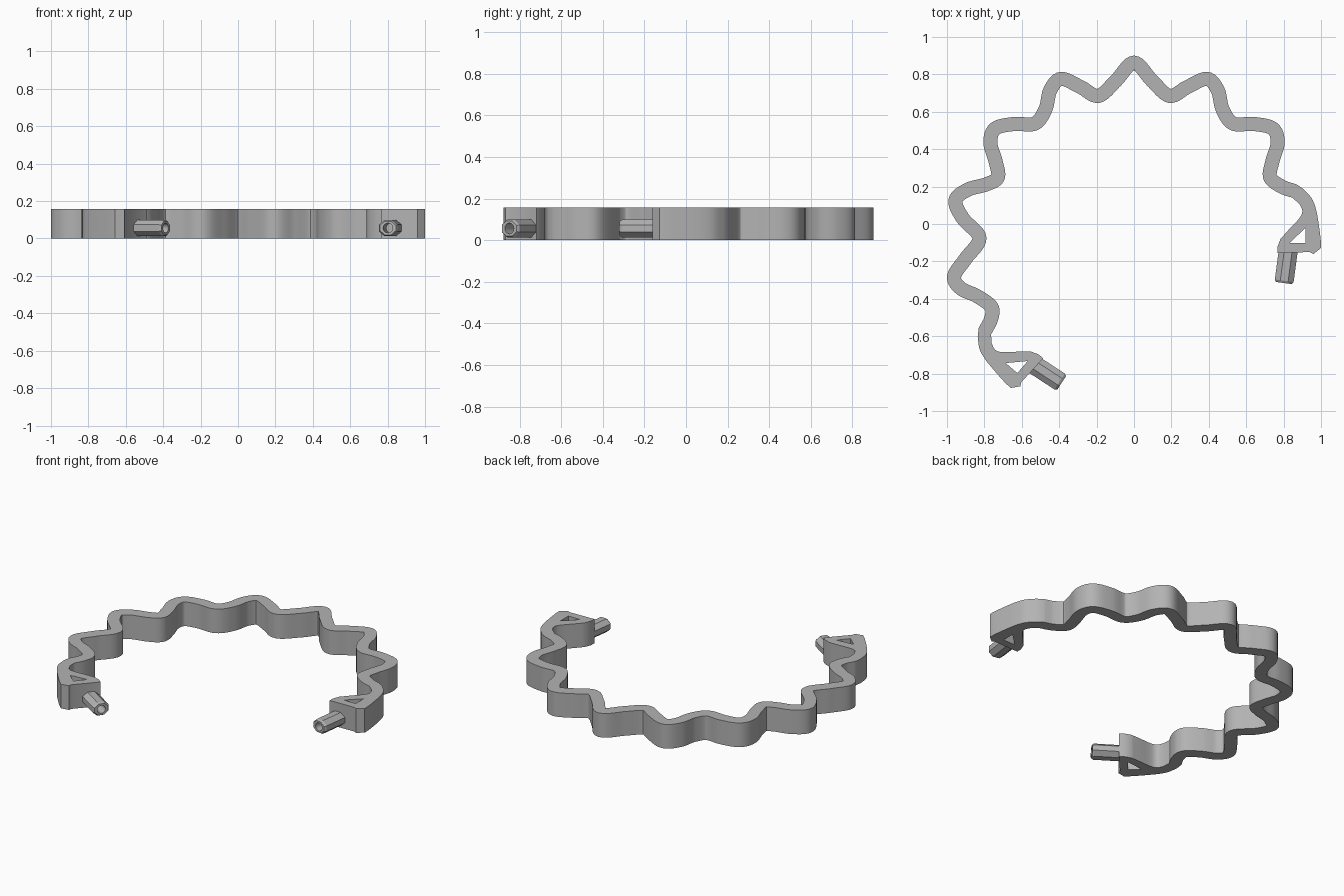
import bpy, bmesh, math
from mathutils import Vector, Matrix

if "Cube" in bpy.data.objects:
    bpy.data.objects.remove(bpy.data.objects["Cube"], do_unlink=True)

HEIGHT = 0.157
HALF_WIDTH = 0.0375

grey = bpy.data.materials.new("plain grey")
grey.use_nodes = True
grey.diffuse_color = (0.45, 0.45, 0.45, 1)
grey.node_tree.nodes["Principled BSDF"].inputs["Base Color"].default_value = grey.diffuse_color


def vectors(pairs):
    return [Vector((x, y, 0)) for x, y in pairs]


def smooth(points, steps=8):
    """Catmull-Rom curve through the points."""
    p = [2 * points[0] - points[1]] + points + [2 * points[-1] - points[-2]]
    out = []
    for a, b, c, d in zip(p, p[1:], p[2:], p[3:]):
        for i in range(steps):
            t = i / steps
            out.append(b + (c - a) * t / 2 + (a - 2.5 * b + 2 * c - d / 2) * t ** 2
                       + (1.5 * (b - c) + (d - a) / 2) * t ** 3)
    return out + [points[-1]]


def offset(path, distance):
    out = []
    for i, p in enumerate(path):
        d = (path[min(i + 1, len(path) - 1)] - path[max(i - 1, 0)]).normalized()
        out.append(p + Vector((-d.y, d.x, 0)) * distance)
    return out


def finish(obj):
    obj.data.materials.clear()
    obj.data.materials.append(grey)
    bpy.ops.object.select_all(action='DESELECT')
    obj.select_set(True)
    bpy.context.view_layer.objects.active = obj
    bpy.ops.object.shade_smooth_by_angle(angle=math.radians(30))


# Wavy centreline: the shared half is mirrored, each side then has its own tail
shared = vectors([(0.095, 0.768), (0.19, 0.685), (0.285, 0.732), (0.39, 0.776),
                  (0.448, 0.715), (0.473, 0.615), (0.53, 0.537), (0.64, 0.535),
                  (0.742, 0.51), (0.768, 0.435), (0.74, 0.335), (0.728, 0.25)])
right_tail = vectors([(0.79, 0.2), (0.858, 0.176)])
left_tail = vectors([(-0.79, 0.212), (-0.89, 0.183), (-0.955, 0.125), (-0.915, 0.03),
                     (-0.826, -0.075), (-0.9, -0.185), (-0.962, -0.28), (-0.925, -0.345),
                     (-0.84, -0.385), (-0.762, -0.444), (-0.765, -0.51), (-0.797, -0.572)])
left = [Vector((-p.x, p.y, 0)) for p in shared] + left_tail
path = smooth(left[::-1] + [Vector((0, 0.863, 0))] + shared + right_tail)
outer, inner = offset(path, HALF_WIDTH), offset(path, -HALF_WIDTH)

# Triangular end bracket, running from the outer wall round to the inner wall
end_outline = (
    smooth(vectors([(0.906, 0.187), (0.949, 0.139), (0.971, 0.086), (0.985, 0.016),
                    (0.998, -0.08), (1.0, -0.128)]), 4)
    + vectors([(0.98, -0.144), (0.96, -0.16), (0.94, -0.15), (0.767, -0.155), (0.767, -0.123)])
    + smooth(vectors([(0.783, -0.08), (0.826, -0.032), (0.885, 0.032), (0.9, 0.07),
                      (0.885, 0.107)]), 4))
hole = vectors([(0.917, -0.02), (0.917, -0.102), (0.832, -0.102)])

# The other end is the same bracket, mirrored and turned by two waves
base = Vector((0.821, -0.155, 0))
to_left = (Matrix.Translation((-0.521, -0.759, 0)) @ Matrix.Rotation(math.radians(49.2), 4, 'Z')
           @ Matrix.Diagonal((-1, 1, 1, 1)) @ Matrix.Translation(-base))

# Band with both brackets as one extruded profile
outline = outer + end_outline + inner[::-1] + [to_left @ p for p in end_outline[::-1]]
curve = bpy.data.curves.new("wavy_band", 'CURVE')
curve.dimensions = '2D'
curve.fill_mode = 'BOTH'
curve.extrude = HEIGHT / 2
for loop in (outline, hole, [to_left @ p for p in hole]):
    spline = curve.splines.new('POLY')
    spline.points.add(len(loop) - 1)
    for point, p in zip(spline.points, loop):
        point.co = (p.x, p.y, 0, 1)
    spline.use_cyclic_u = True
band_curve = bpy.data.objects.new("band_profile", curve)
bpy.context.collection.objects.link(band_curve)
bpy.context.view_layer.update()
mesh = bpy.data.meshes.new_from_object(
    band_curve.evaluated_get(bpy.context.evaluated_depsgraph_get()))
bpy.data.objects.remove(band_curve, do_unlink=True)
bm = bmesh.new()
bm.from_mesh(mesh)
bmesh.ops.translate(bm, verts=bm.verts, vec=(0, 0, HEIGHT / 2))
bmesh.ops.remove_doubles(bm, verts=bm.verts, dist=0.0001)
bmesh.ops.recalc_face_normals(bm, faces=bm.faces)
bm.to_mesh(mesh)
bm.free()
band = bpy.data.objects.new("wavy_band", mesh)
bpy.context.collection.objects.link(band)
finish(band)


def connector(name, matrix):
    """Eight-sided stub with a chamfered tip and a round bore."""
    bm = bmesh.new()
    n = 16

    def ring(y, radius, octagon):
        verts = []
        for k in range(n):
            a = k * math.tau / n
            r = radius / math.cos(math.pi / 8) if octagon and k % 2 else radius
            wide = 1.18 if octagon else 1
            verts.append(bm.verts.new((r * wide * math.cos(a), y, r * math.sin(a))))
        return verts

    rings = [ring(0.025, 0.043, True), ring(-0.15, 0.043, True), ring(-0.162, 0.036, True),
             ring(-0.162, 0.026, False), ring(-0.04, 0.026, False)]
    for a, b in zip(rings, rings[1:]):
        for k in range(n):
            bm.faces.new((a[k], a[(k + 1) % n], b[(k + 1) % n], b[k]))
    bm.faces.new(rings[0])
    bm.faces.new(rings[-1])
    place = (matrix @ Matrix.Translation((base.x + 0.002, base.y, 0.056))
             @ Matrix.Rotation(math.radians(-7.6), 4, 'Z'))
    bmesh.ops.transform(bm, matrix=place, verts=bm.verts)
    bmesh.ops.recalc_face_normals(bm, faces=bm.faces)
    mesh = bpy.data.meshes.new(name)
    bm.to_mesh(mesh)
    bm.free()
    obj = bpy.data.objects.new(name, mesh)
    bpy.context.collection.objects.link(obj)
    finish(obj)


# Hollow connectors on both ends
connector("left_connector", Matrix.Identity(4))
connector("right_connector", to_left)
